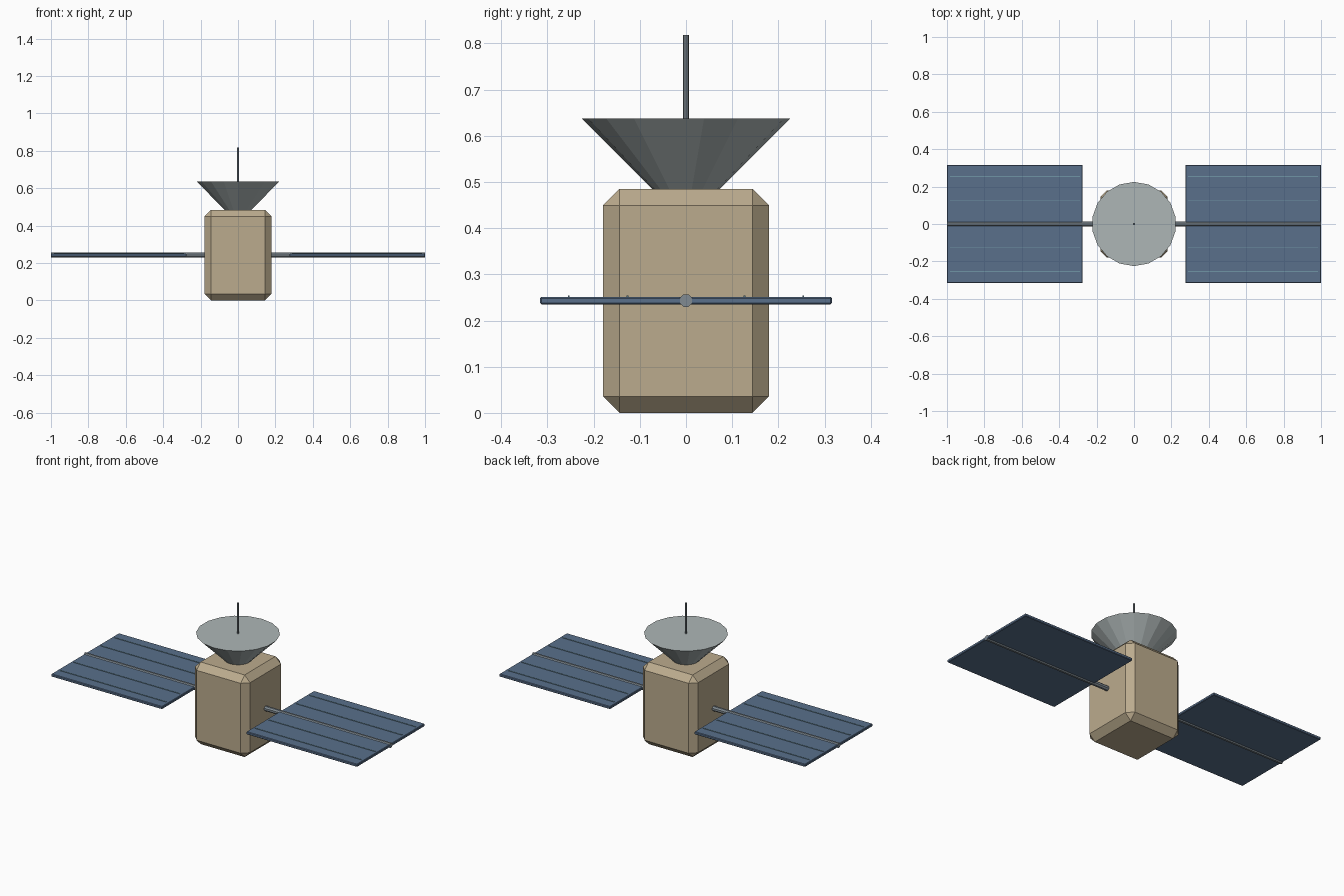
import bpy, math

if "Cube" in bpy.data.objects:
    bpy.data.objects.remove(bpy.data.objects["Cube"])


def material(name, rgb):
    m = bpy.data.materials.new(name)
    m.diffuse_color = (*rgb, 1)
    m.use_nodes = True
    m.node_tree.nodes["Principled BSDF"].inputs["Base Color"].default_value = m.diffuse_color
    return m


FOIL = material("foil", (0.50, 0.41, 0.27))
PANEL = material("panel_blue", (0.10, 0.16, 0.26))
STRIP = material("strip_teal", (0.16, 0.30, 0.38))
DISH = material("dish_grey", (0.42, 0.47, 0.47))
METAL = material("dark_metal", (0.22, 0.26, 0.29))


def finish(ob, name, mat):
    ob.name = name
    ob.data.materials.append(mat)
    return ob


def box(name, lo, hi, mat, bevel=0):
    centre = [(a + b) / 2 for a, b in zip(lo, hi)]
    bpy.ops.mesh.primitive_cube_add(size=1, location=centre)
    ob = finish(bpy.context.object, name, mat)
    ob.scale = [b - a for a, b in zip(lo, hi)]
    bpy.ops.object.transform_apply(location=False, rotation=False, scale=True)
    if bevel:
        mod = ob.modifiers.new("bevel", 'BEVEL')
        mod.width, mod.segments = bevel, 1
    return ob


# Chamfered body
box("body", (-0.18, -0.18, 0), (0.18, 0.18, 0.485), FOIL, 0.036)

# Closed cone dish and its antenna
bpy.ops.mesh.primitive_cone_add(vertices=18, radius1=0.07, radius2=0.225,
                                depth=0.155, location=(0, 0, 0.5595))
finish(bpy.context.object, "dish", DISH)
bpy.ops.mesh.primitive_cylinder_add(vertices=8, radius=0.006, depth=0.198,
                                    location=(0, 0, 0.719))
finish(bpy.context.object, "antenna", METAL)

# Solar wings: boom, panel and raised strips on each side
for side, s in (("left", -1), ("right", 1)):
    def span(a, b):
        return sorted((s * a, s * b))

    bpy.ops.mesh.primitive_cylinder_add(
        vertices=8, radius=0.0145, depth=0.83, location=(s * 0.585, 0, 0.243),
        rotation=(0, math.pi / 2, 0))
    boom = finish(bpy.context.object, side + "_boom", METAL)
    boom.rotation_euler = (math.pi / 8, math.pi / 2, 0)
    boom.rotation_mode = 'XYZ'
    # turn the octagon so a flat faces up
    boom.rotation_euler = (0, math.pi / 2, 0)
    for v in boom.data.vertices:
        x, y = v.co.x, v.co.y
        c, k = math.cos(math.pi / 8), math.sin(math.pi / 8)
        v.co.x, v.co.y = x * c - y * k, x * k + y * c

    x0, x1 = span(0.275, 1.0)
    box(side + "_panel", (x0, -0.316, 0.235), (x1, 0.316, 0.251), PANEL, 0.003)

    x0, x1 = span(0.29, 0.985)
    for i, y in enumerate((-0.254, -0.127, 0.127, 0.254)):
        box(f"{side}_strip_{i + 1}", (x0, y - 0.002, 0.249),
            (x1, y + 0.002, 0.254), STRIP)
